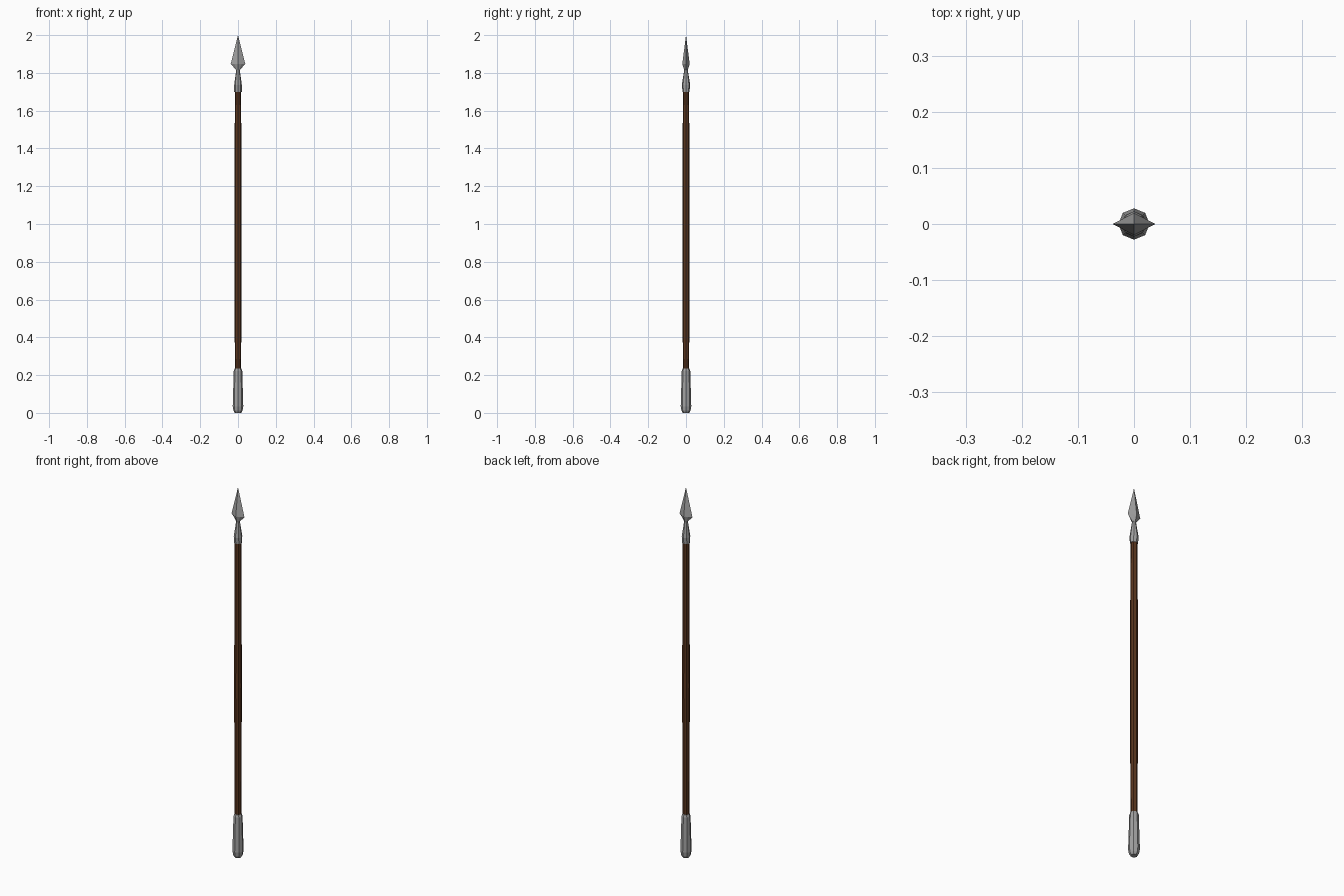
import bpy, bmesh, math

if "Cube" in bpy.data.objects:
    bpy.data.objects.remove(bpy.data.objects["Cube"])


def material(name, rgb):
    m = bpy.data.materials.new(name)
    m.diffuse_color = (*rgb, 1)
    m.use_nodes = True
    m.node_tree.nodes["Principled BSDF"].inputs["Base Color"].default_value = m.diffuse_color
    return m


steel = material("grey steel", (0.36, 0.36, 0.36))
wood = material("brown wood", (0.10, 0.036, 0.013))


def ring(z, rx, ry=None, diamond=False):
    """Eight points around the axis; a diamond keeps its diagonals on straight sides."""
    ry = rx if ry is None else ry
    pts = []
    for i in range(8):
        a = i * math.pi / 4
        k = math.sqrt(0.5) if diamond and i % 2 else 1
        pts.append((rx * k * math.cos(a), ry * k * math.sin(a), z))
    return pts


def loft(name, rings, mat, tip=None):
    bm = bmesh.new()
    loops = [[bm.verts.new(p) for p in r] for r in rings]
    for a, b in zip(loops, loops[1:]):
        for i in range(8):
            j = (i + 1) % 8
            bm.faces.new((a[i], a[j], b[j], b[i]))
    bm.faces.new(loops[0][::-1])
    if tip:
        t = bm.verts.new((0, 0, tip))
        for i in range(8):
            bm.faces.new((loops[-1][i], loops[-1][(i + 1) % 8], t))
    else:
        bm.faces.new(loops[-1])
    bmesh.ops.recalc_face_normals(bm, faces=bm.faces)
    me = bpy.data.meshes.new(name)
    bm.to_mesh(me)
    bm.free()
    me.materials.append(mat)
    ob = bpy.data.objects.new(name, me)
    bpy.context.collection.objects.link(ob)


# Wooden pole, slightly thicker in the middle
loft("shaft", [ring(0.2, 0.0165), ring(0.93, 0.0195), ring(1.72, 0.0165)], wood)

# Weighted butt cap
loft("butt_cap", [ring(0, 0.017), ring(0.012, 0.024), ring(0.035, 0.028),
                  ring(0.222, 0.0225), ring(0.235, 0.018)], steel)

# Socket narrowing to the neck, then a four-sided blade
loft("spear_head", [ring(1.70, 0.0205, 0.018), ring(1.735, 0.0205, 0.0225),
                    ring(1.815, 0.0095, 0.0095),
                    ring(1.848, 0.0385, 0.0195, True)], steel, tip=2.0)
